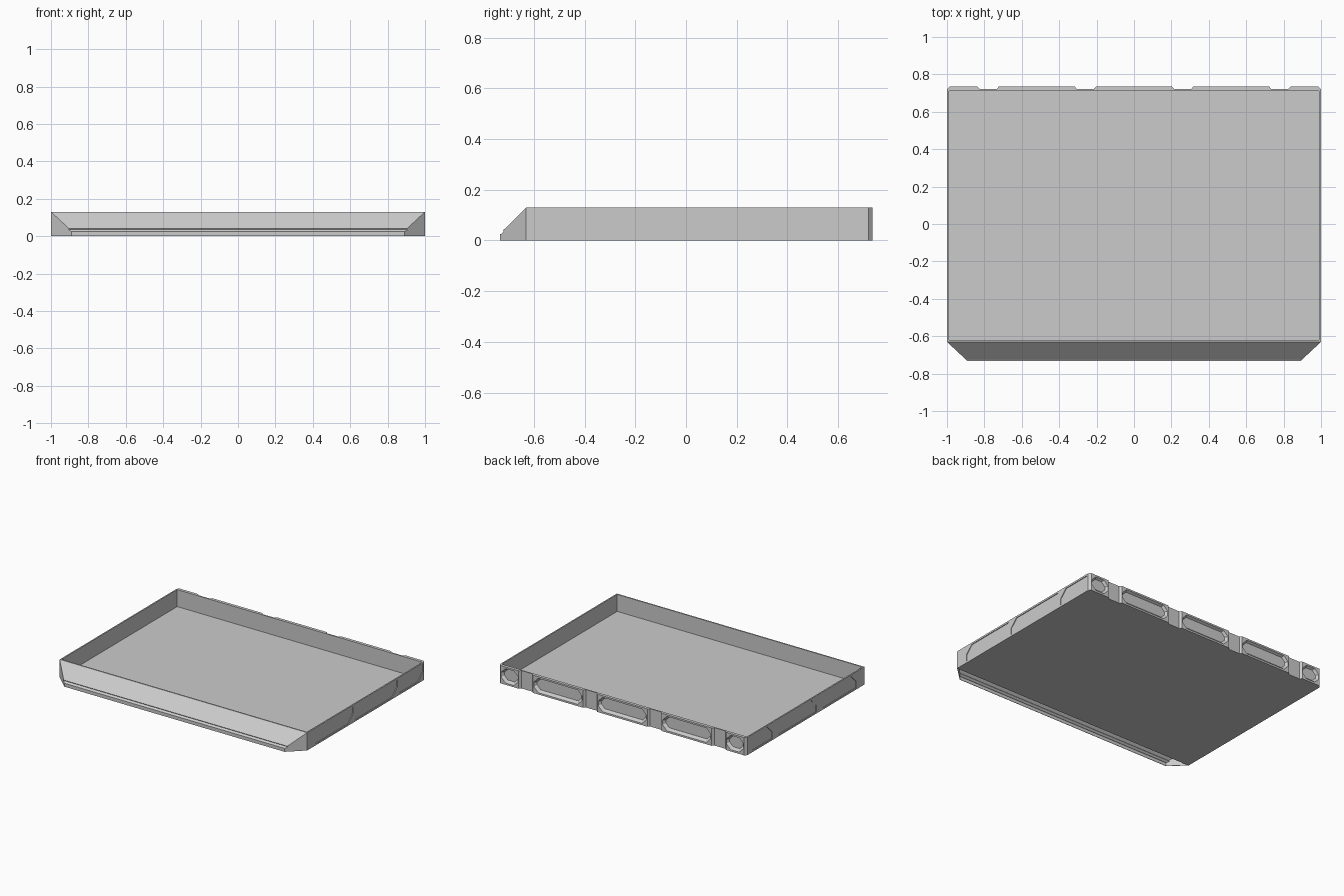
import bpy, bmesh

if "Cube" in bpy.data.objects:
    bpy.data.objects.remove(bpy.data.objects["Cube"])


def make_object(name, bm):
    mesh = bpy.data.meshes.new(name)
    bm.to_mesh(mesh)
    bm.free()
    ob = bpy.data.objects.new(name, mesh)
    bpy.context.collection.objects.link(ob)
    return ob


def loft(bm, ring_a, ring_b):
    """Closed solid between two matching polygons."""
    a = [bm.verts.new(p) for p in ring_a]
    b = [bm.verts.new(p) for p in ring_b]
    n = len(a)
    faces = [bm.faces.new(a), bm.faces.new(b[::-1])]
    for i in range(n):
        j = (i + 1) % n
        faces.append(bm.faces.new((a[j], a[i], b[i], b[j])))
    bmesh.ops.recalc_face_normals(bm, faces=faces)


def prism(bm, plan, z0, z1):
    loft(bm, [(x, y, z0) for x, y in plan], [(x, y, z1) for x, y in plan])


def hexagon(u0, u1, v0, v1, c):
    """Panel outline with upper-left and lower-right corners cut."""
    return [(u0, v0), (u1 - c, v0), (u1, v0 + c), (u1, v1), (u0 + c, v1), (u0, v1 - c)]


def octagon(u0, u1, v0, v1, c):
    return [(u0 + c, v0), (u1 - c, v0), (u1, v0 + c), (u1, v1 - c),
            (u1 - c, v1), (u0 + c, v1), (u0, v1 - c), (u0, v0 + c)]


def cut(ob, bm, name):
    cutter = make_object(name, bm)
    cutter.hide_render = True
    mod = ob.modifiers.new(name, 'BOOLEAN')
    mod.operation = 'DIFFERENCE'
    mod.solver = 'EXACT'
    mod.object = cutter
    dg = bpy.context.evaluated_depsgraph_get()
    mesh = bpy.data.meshes.new_from_object(ob.evaluated_get(dg))
    ob.modifiers.clear()
    ob.data = mesh
    bpy.data.objects.remove(cutter)


H, FRONT, BACK = 0.13, -0.63, 0.735

# Tray body with clipped rear corners
bm = bmesh.new()
prism(bm, [(-1, FRONT), (1, FRONT), (1, BACK - .015), (.985, BACK),
           (-.985, BACK), (-1, BACK - .015)], 0, H)
tray = make_object("tray_body", bm)

# Hollow interior
bm = bmesh.new()
prism(bm, [(-.99, FRONT + .01), (.99, FRONT + .01), (.99, .712), (-.99, .712)], .006, H + .1)
cut(tray, bm, "interior_cutter")

# Shallow side panels, both sides
bm = bmesh.new()
for s in (-1, 1):
    for y0, y1 in ((-.535, -.10), (-.075, .41), (.435, .71)):
        outline = hexagon(y0, y1, .012, .117, .056)
        loft(bm, [(s * 1.02, y, z) for y, z in outline],
             [(s * .995, y, z) for y, z in outline])

# Rear vertical slots
for x in (-.78, -.26, .26, .78):
    prism(bm, [(x - .062, BACK + .005), (x - .045, .721),
               (x + .045, .721), (x + .062, BACK + .005)], -.02, H + .02)

# Rear tapered pockets
for x, w in ((-.91, .055), (-.52, .18), (0, .18), (.52, .18), (.91, .055)):
    outer = octagon(x - w - .015, x + w + .015, .012, .118, .035)
    inner = octagon(x - w, x + w, .03, .108, .028)
    loft(bm, [(u, BACK + .001, v) for u, v in outer],
         [(u, .718, v) for u, v in inner])
cut(tray, bm, "panel_cutter")

# Sloped front skirt, open underneath, with a narrow groove near its lower edge
profile = [(-.63, .13), (-.721, .04), (-.718, .035), (-.727, .027), (-.733, .025), (-.733, 0)]
bm = bmesh.new()
half = [1 - (FRONT - y) * .11 / .103 for y, z in profile]
left = [bm.verts.new((-h, y, z)) for h, (y, z) in zip(half, profile)]
right = [bm.verts.new((h, y, z)) for h, (y, z) in zip(half, profile)]
for i in range(len(profile) - 1):
    bm.faces.new((left[i], left[i + 1], right[i + 1], right[i]))
bm.faces.new(right + [bm.verts.new((1, FRONT, 0))])
bm.faces.new((left + [bm.verts.new((-1, FRONT, 0))])[::-1])
skirt = make_object("front_skirt", bm)
shell = skirt.modifiers.new("thickness", 'SOLIDIFY')
shell.thickness = .003
shell.offset = -1
